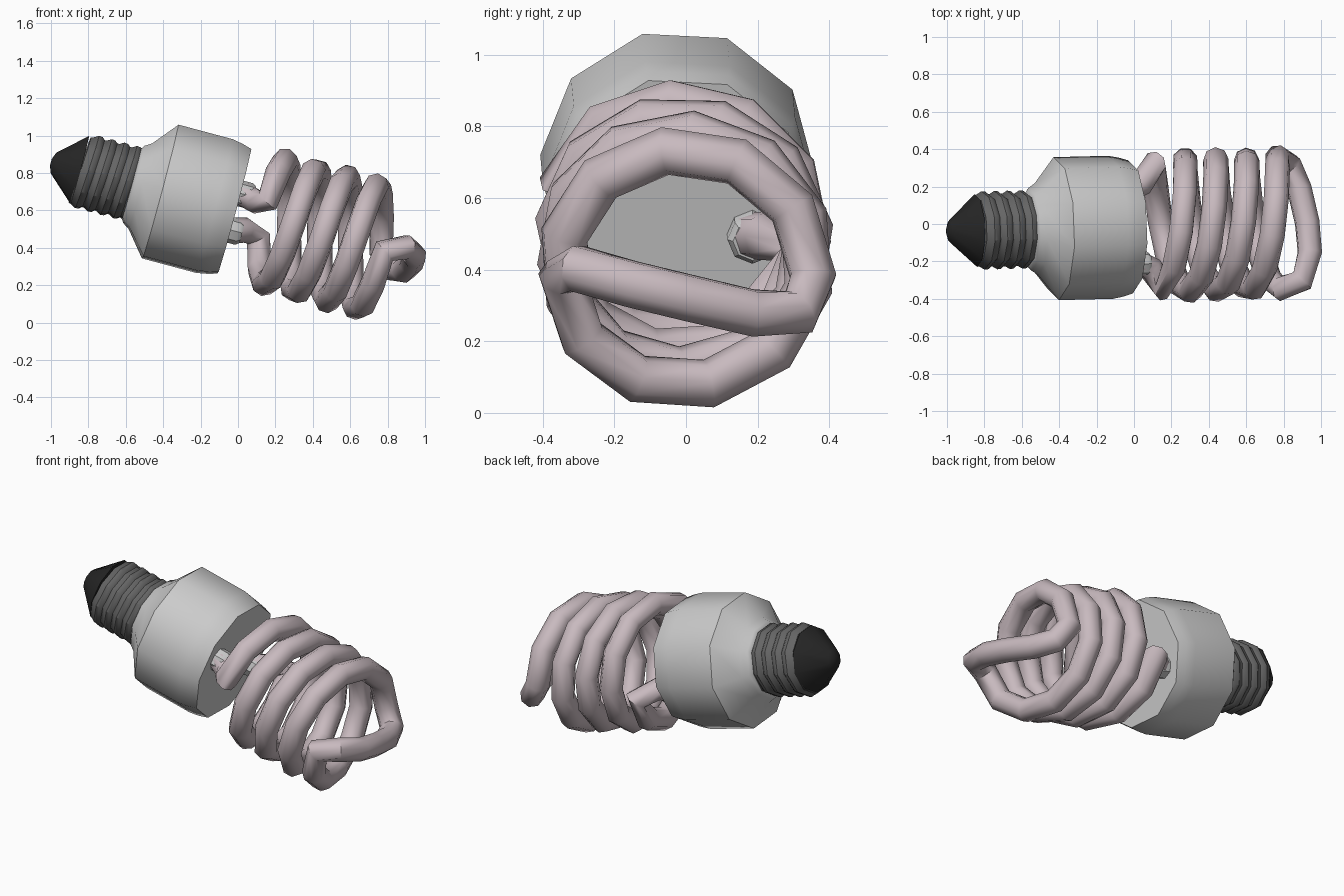
import bpy, bmesh
from math import sin, cos, pi, radians
from mathutils import Matrix, Vector

if "Cube" in bpy.data.objects:
    bpy.data.objects.remove(bpy.data.objects["Cube"])

# Lamp frame: local x runs along the lamp axis, origin at centre of the housing's flat face
FRAME = (Matrix.Translation((-0.02, -0.015, 0.595))
         @ Matrix.Rotation(0.025, 4, 'Z') @ Matrix.Rotation(radians(15), 4, 'Y'))


def material(name, rgb):
    m = bpy.data.materials.new(name)
    m.diffuse_color = (*rgb, 1)
    m.use_nodes = True
    m.node_tree.nodes["Principled BSDF"].inputs["Base Color"].default_value = m.diffuse_color
    return m


def smooth(obj, angle):
    bpy.ops.object.select_all(action='DESELECT')
    obj.select_set(True)
    bpy.context.view_layer.objects.active = obj
    bpy.ops.object.shade_smooth_by_angle(angle=radians(angle))


def lathe(name, profile, sides, phase=0, mat=None, centre=(0, 0), angle=35, slant=0):
    """Revolve (x, radius) pairs round the lamp axis; slant skews rings like a thread."""
    bm = bmesh.new()
    rings = []
    for x, r in profile:
        ring = []
        for i in range(sides):
            a = radians(phase) + 2 * pi * i / sides
            p = Vector((x + slant * sin(a), centre[0] + r * cos(a), centre[1] + r * sin(a)))
            ring.append(bm.verts.new(FRAME @ p))
        rings.append(ring)
    for a, b in zip(rings, rings[1:]):
        for i in range(sides):
            j = (i + 1) % sides
            bm.faces.new((a[i], a[j], b[j], b[i]))
    bm.faces.new(rings[0])
    bm.faces.new(rings[-1])
    bmesh.ops.recalc_face_normals(bm, faces=bm.faces)
    me = bpy.data.meshes.new(name)
    bm.to_mesh(me)
    bm.free()
    obj = bpy.data.objects.new(name, me)
    bpy.context.collection.objects.link(obj)
    if mat:
        me.materials.append(mat)
    smooth(obj, angle)
    return obj


black = material("contact_black", (0.02, 0.02, 0.02))
metal = material("thread_metal", (0.13, 0.13, 0.13))
glass = material("tube_glass", (0.58, 0.49, 0.52))

# Contact tip
lathe("contact_tip", [(-1.015, 0.02), (-1.0, 0.06), (-0.855, 0.195)], 10, 69, black)

# Screw thread: repeated ridges
thread = [(-0.855, 0.19)]
for k in range(4):
    x = -0.84 + 0.07 * k
    thread += [(x, 0.195), (x + 0.025, 0.21), (x + 0.045, 0.208), (x + 0.06, 0.195)]
thread.append((-0.54, 0.21))
lathe("screw_thread", thread, 10, 69, metal, slant=0.012)

# Ballast housing
lathe("housing", [(-0.57, 0.2), (-0.555, 0.222), (-0.52, 0.245), (-0.41, 0.383),
                  (-0.11, 0.383), (-0.05, 0.372), (0, 0.357)], 10, 69, angle=50)

# Sockets where the tube enters the housing
for s, label in ((1, "right"), (-1, "left")):
    lathe("tube_socket_" + label, [(-0.02, 0.07), (0.055, 0.07), (0.075, 0.055)], 8,
          centre=(s * 0.2, -s * 0.1))


# Spiral tube: two interleaved helices joined by a bar across the free end
def strand(offset):
    s = 1 if offset == 0 else -1
    pts = [(0.02, s * 0.2, -s * 0.1), (0.09, s * 0.23, -s * 0.08)]
    n = 21
    for i in range(n + 1):
        t = 0.16 + (0.823 - 0.16) * i / n
        a = pi / 2 - (t - 0.738) / 0.34 * 2 * pi + offset
        pts.append((t - 0.032 * sin(a), 0.35 * cos(a), 0.333 * sin(a)))
    return pts


bar = [(0.91, 0.31, -0.08), (0.96, 0.18, -0.07), (0.985, 0.0, -0.02),
       (0.985, -0.16, 0.02), (0.93, -0.31, 0.05)]
path = strand(0) + bar + strand(pi)[::-1]
curve = bpy.data.curves.new("spiral_tube", 'CURVE')
curve.dimensions = '3D'
curve.bevel_depth = 0.068
curve.bevel_resolution = 2
curve.use_fill_caps = True
spline = curve.splines.new('POLY')
spline.points.add(len(path) - 1)
for sp, p in zip(spline.points, path):
    sp.co = (*(FRAME @ Vector(p)), 1)
tube = bpy.data.objects.new("spiral_tube", curve)
bpy.context.collection.objects.link(tube)
bpy.ops.object.select_all(action='DESELECT')
tube.select_set(True)
bpy.context.view_layer.objects.active = tube
bpy.ops.object.convert(target='MESH')
tube = bpy.context.view_layer.objects.active
tube.data.materials.clear()
tube.data.materials.append(glass)
smooth(tube, 50)
